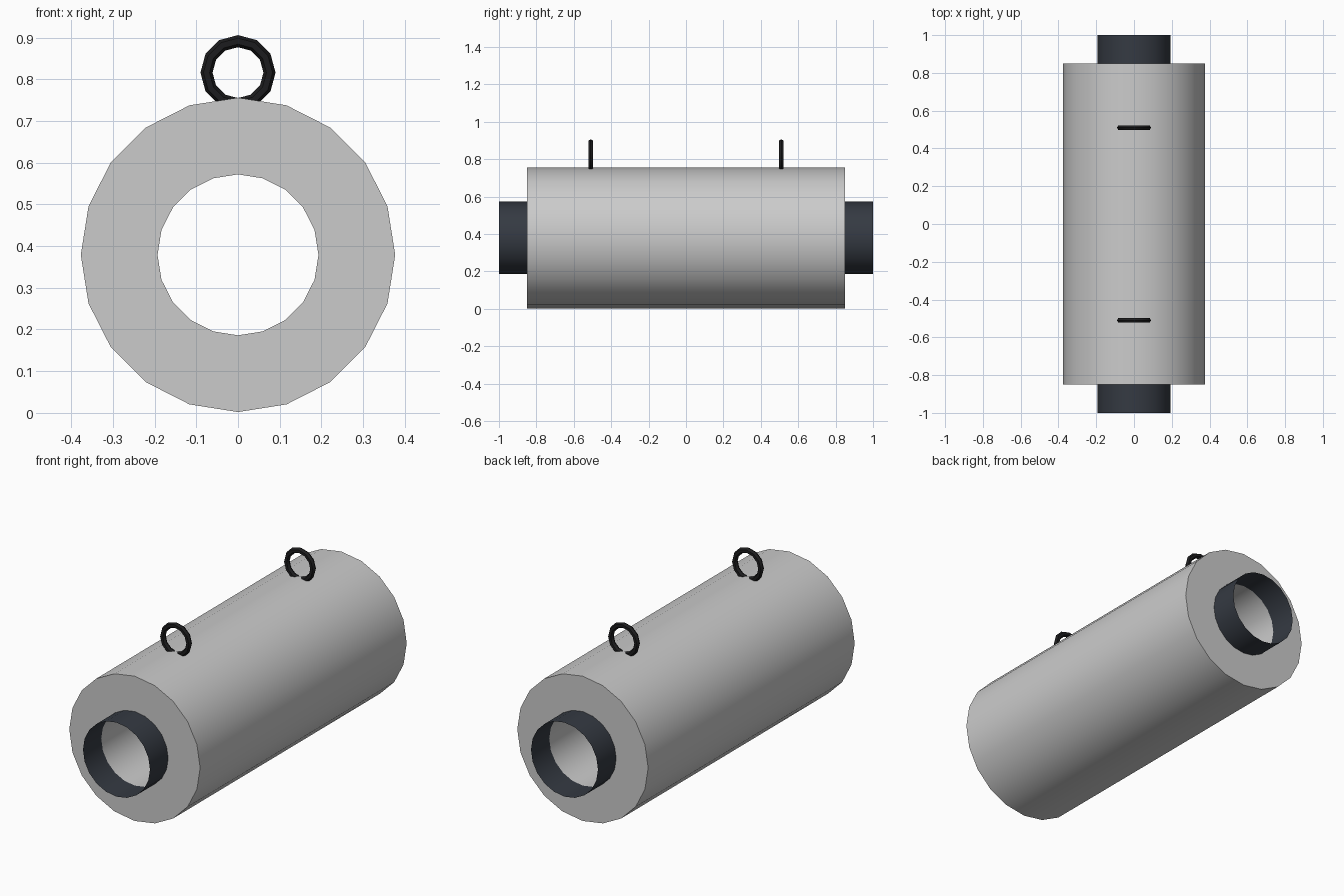
import bpy, bmesh
from math import sin, cos, pi, radians

if "Cube" in bpy.data.objects:
    bpy.data.objects.remove(bpy.data.objects["Cube"])

CZ = 0.379       # height of the sleeve axis
R, BORE = 0.377, 0.193
SIDES = 20

dark = bpy.data.materials.new("dark_blue_grey")
dark.diffuse_color = (0.035, 0.042, 0.055, 1)
dark.use_nodes = True
dark.node_tree.nodes["Principled BSDF"].inputs["Base Color"].default_value = dark.diffuse_color
black = bpy.data.materials.new("black")
black.diffuse_color = (0.012, 0.012, 0.013, 1)
black.use_nodes = True
black.node_tree.nodes["Principled BSDF"].inputs["Base Color"].default_value = black.diffuse_color


def finish(ob, mat=None):
    if mat:
        ob.data.materials.append(mat)
    bpy.ops.object.select_all(action='DESELECT')
    ob.select_set(True)
    bpy.context.view_layer.objects.active = ob
    bpy.ops.object.shade_smooth_by_angle(angle=radians(40))


def lathe(name, profile, closed, mat=None):
    """Sweep (radius, y) points around the y axis at height CZ."""
    bm = bmesh.new()
    rings = []
    for r, y in profile:
        rings.append([bm.verts.new((r * sin(2 * pi * i / SIDES), y,
                                    CZ + r * cos(2 * pi * i / SIDES)))
                      for i in range(SIDES)])
    pairs = list(zip(rings, rings[1:]))
    if closed:
        pairs.append((rings[-1], rings[0]))
    for a, b in pairs:
        for i in range(SIDES):
            j = (i + 1) % SIDES
            bm.faces.new((a[i], a[j], b[j], b[i]))
    bmesh.ops.recalc_face_normals(bm, faces=bm.faces)
    me = bpy.data.meshes.new(name)
    bm.to_mesh(me)
    bm.free()
    ob = bpy.data.objects.new(name, me)
    bpy.context.collection.objects.link(ob)
    finish(ob, mat)


# Thick hollow sleeve
lathe("sleeve_body", [(R, -0.85), (R, 0.85), (BORE, 0.85), (BORE, -0.85)], True)

for side, s in (("front", -1), ("back", 1)):
    # Thin open pipe stub at each end
    lathe(side + "_pipe_stub", [(BORE, s * 0.85), (BORE, s * 1.0)], False, dark)
    # Lifting ring sunk slightly into the top
    bpy.ops.mesh.primitive_torus_add(major_segments=12, minor_segments=6,
                                     major_radius=0.0755, minor_radius=0.0145,
                                     location=(0, s * 0.51, 0.816),
                                     rotation=(pi / 2, 0, 0))
    ring = bpy.context.object
    ring.name = side + "_lifting_ring"
    finish(ring, black)
